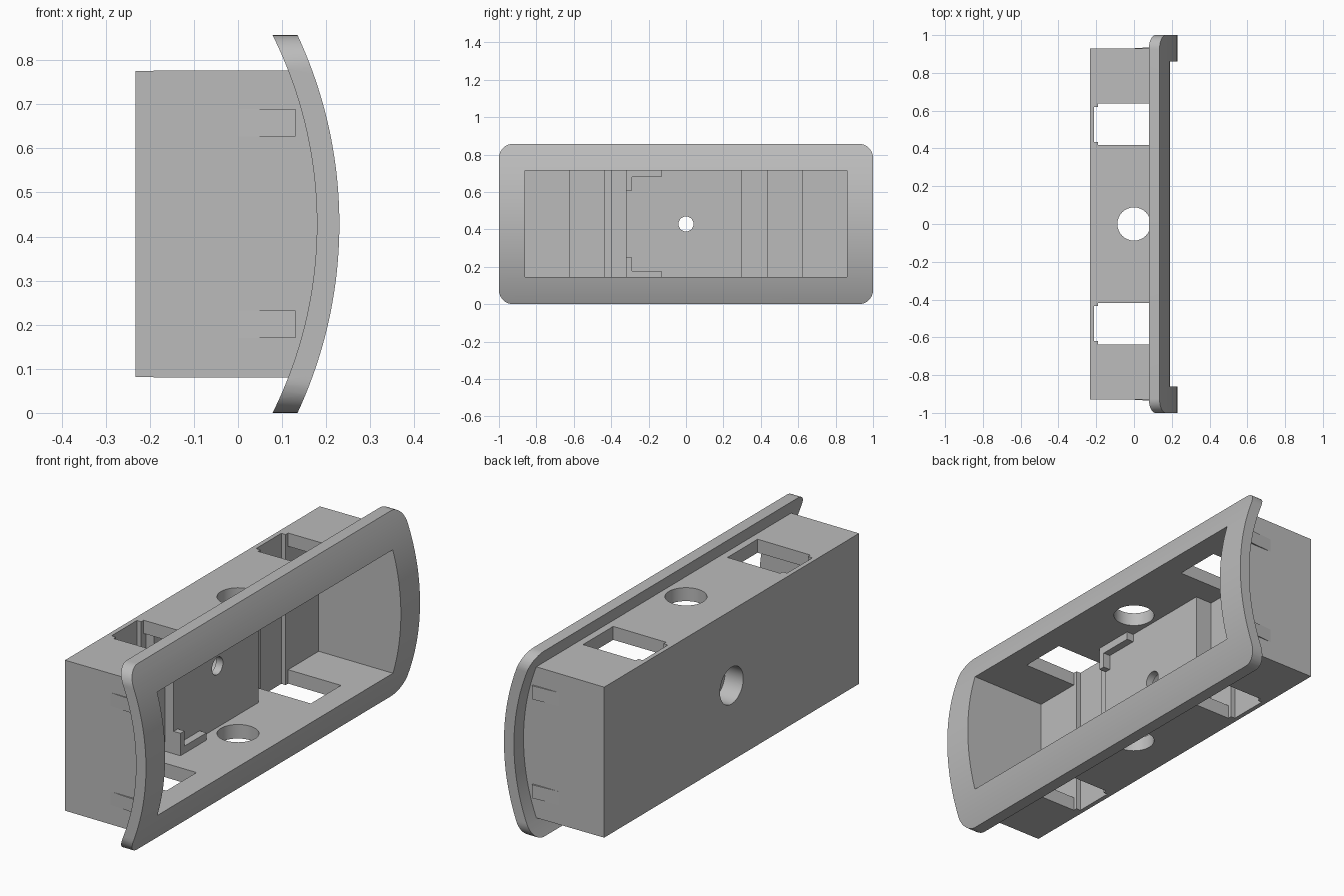
import bpy, bmesh, math
from mathutils import Vector

if "Cube" in bpy.data.objects:
    bpy.data.objects.remove(bpy.data.objects["Cube"], do_unlink=True)

MID = 0.4285                 # height of the horizontal mid plane
ARC_X = -0.784               # axis of the curved front
R_OUT, R_IN = 1.014, 0.963   # front and back radius of the flange

grey = bpy.data.materials.new("plain grey")
grey.use_nodes = True
colour = (0.5, 0.5, 0.5, 1)
grey.diffuse_color = colour
grey.node_tree.nodes["Principled BSDF"].inputs["Base Color"].default_value = colour


def prism(name, outline, axis, lo, hi):
    """Extrude a 2D outline along an axis; outline holds the other two coordinates in order."""
    def place(p, t):
        c = list(p)
        c.insert("xyz".index(axis), t)
        return Vector(c)
    bm = bmesh.new()
    face = bm.faces.new([bm.verts.new(place(p, lo)) for p in outline])
    ext = bmesh.ops.extrude_face_region(bm, geom=[face])
    shift = place((0, 0), hi - lo)
    bmesh.ops.translate(bm, verts=[v for v in ext["geom"] if isinstance(v, bmesh.types.BMVert)], vec=shift)
    bmesh.ops.recalc_face_normals(bm, faces=bm.faces)
    mesh = bpy.data.meshes.new(name)
    bm.to_mesh(mesh)
    bm.free()
    mesh.materials.append(grey)
    ob = bpy.data.objects.new(name, mesh)
    bpy.context.scene.collection.objects.link(ob)
    return ob


def box(name, x, y, z):
    return prism(name, [(x[0], y[0]), (x[1], y[0]), (x[1], y[1]), (x[0], y[1])], "z", *z)


def arc(cx, cy, r, start, end, n):
    return [(cx + r * math.cos(start + (end - start) * i / n),
             cy + r * math.sin(start + (end - start) * i / n)) for i in range(n + 1)]


def disc(name, cx, cy, r, axis, lo, hi):
    return prism(name, arc(cx, cy, r, 0, math.tau, 48)[:-1], axis, lo, hi)


def combine(ob, others, operation="DIFFERENCE"):
    """Apply booleans and drop the helper objects."""
    for other in others:
        other.hide_render = True
        mod = ob.modifiers.new("cut", "BOOLEAN")
        mod.operation, mod.solver, mod.object = operation, "EXACT", other
    bpy.context.view_layer.update()
    graph = bpy.context.evaluated_depsgraph_get()
    mesh = bpy.data.meshes.new_from_object(ob.evaluated_get(graph))
    ob.modifiers.clear()
    ob.data = mesh
    for other in others:
        bpy.data.objects.remove(other, do_unlink=True)


def smooth(ob):
    bpy.ops.object.select_all(action="DESELECT")
    ob.select_set(True)
    bpy.context.view_layer.objects.active = ob
    bpy.ops.object.shade_smooth_by_angle(angle=math.radians(30))


def cavity():
    return box("cavity_cutter", (-0.19, 0.5), (-0.86, 0.86), (0.145, 0.715))


def screw_holes():
    return [disc("screw_cutter", 0, MID, 0.04, "x", -0.5, 0.3),
            disc("head_cutter", 0, MID, 0.085, "x", -0.5, -0.14)]


# Curved front flange with rounded corners and a rectangular opening
sweep = 0.5
shell = arc(ARC_X, MID, R_OUT, -sweep, sweep, 64) + arc(ARC_X, MID, R_IN, sweep, -sweep, 64)
flange = prism("front_flange", shell, "y", -1.1, 1.1)
r = 0.075
rounded = []
for i, (y, z) in enumerate([(1 - r, 2 * MID - r), (r - 1, 2 * MID - r), (r - 1, r), (1 - r, r)]):
    rounded += arc(y, z, r, i * math.pi / 2, (i + 1) * math.pi / 2, 10)
combine(flange, [prism("outline", rounded, "x", -0.3, 0.6)], "INTERSECT")
combine(flange, [cavity()])
smooth(flange)

# Box body, ending inside the flange curve
front = arc(ARC_X, MID, R_IN + 0.005, -math.asin(0.347 / R_IN), math.asin(0.347 / R_IN), 48)
body = prism("housing_body", [(-0.233, 0.776), (-0.233, 0.081)] + front, "y", -0.93, 0.93)
cutters = [cavity(), disc("cable_hole_cutter", 0, 0, 0.088, "z", -0.2, 1.1)] + screw_holes()
for side in (-1, 1):
    for x, half in ((-0.19, 0.11), (-0.212, 0.092)):
        mid_y = side * 0.527
        cutters.append(box("slot_cutter", (x, 0.08), (mid_y - half, mid_y + half), (-0.2, 1.1)))
combine(body, cutters)
smooth(body)

# Raised screw block on the inner back wall, with a low step beside it
block = box("screw_block", (-0.2, -0.105), (-0.32, 0.30), (0.145, 0.715))
combine(block, screw_holes())
smooth(block)
box("block_step", (-0.2, -0.15), (-0.40, -0.32), (0.145, 0.715))

# L-shaped corner stops on the block
for side, label in ((-1, "lower"), (1, "upper")):
    ell = [(-0.32, 0.287), (-0.32, 0.18), (-0.29, 0.18), (-0.29, 0.25), (-0.13, 0.25), (-0.13, 0.287)]
    prism(label + "_corner_stop", [(y, MID + side * z) for y, z in ell], "x", -0.106, -0.07)

# Thin grip wedges on both ends of the body
for side, label in ((-1, "right"), (1, "left")):
    for z in (0.17, 0.627):
        wedge = [(0, 0.92), (0, 0.93), (0.13, 0.939), (0.13, 0.92)]
        prism(label + "_grip_wedge", [(x, side * y) for x, y in wedge], "z", z, z + 0.062)
